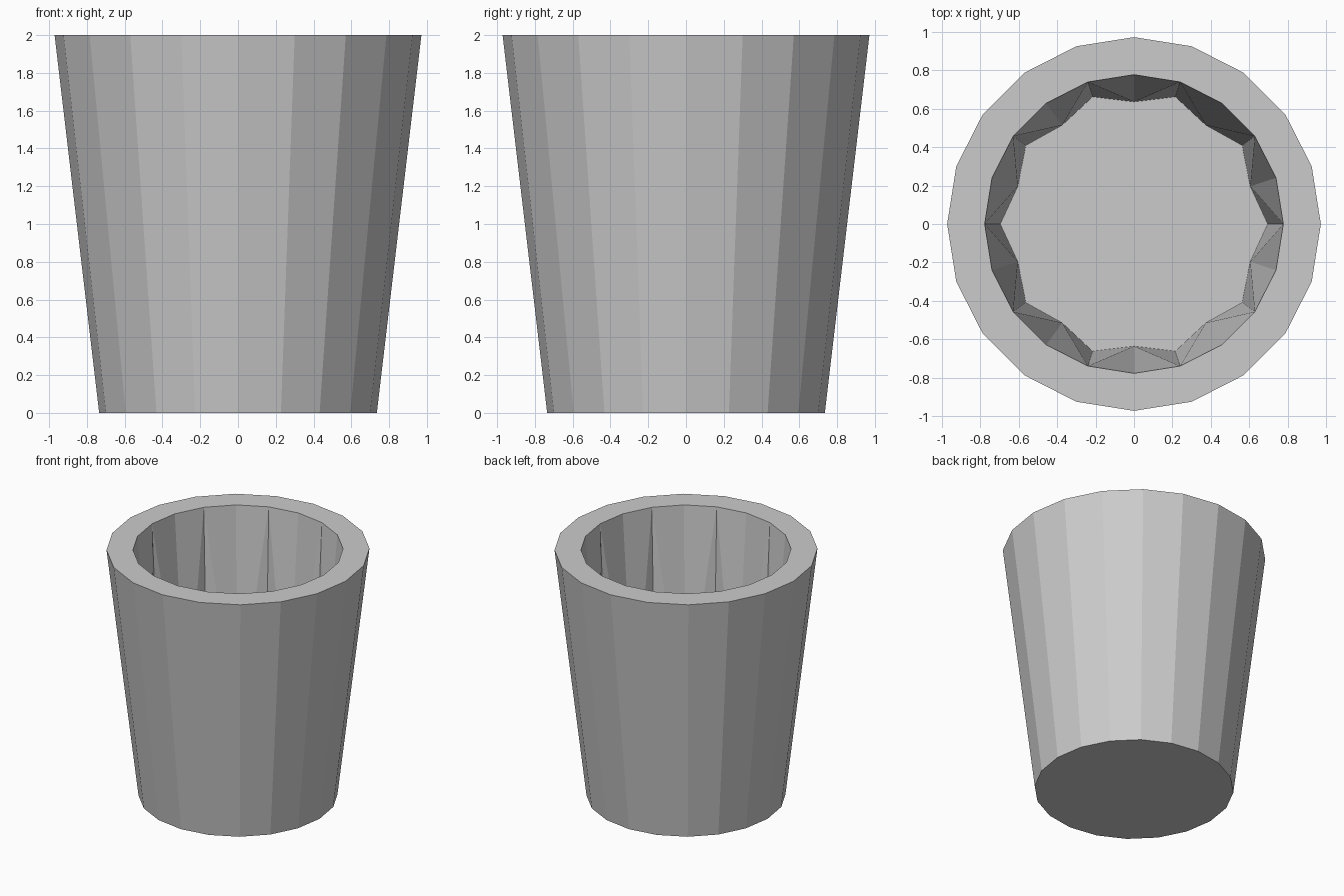
import bpy, bmesh
from math import cos, sin, tau

if "Cube" in bpy.data.objects:
    bpy.data.objects.remove(bpy.data.objects["Cube"])

SIDES = 20
bm = bmesh.new()


def ring(z, r_even, r_odd=None):
    """Ring of vertices, optionally alternating between two radii."""
    r_odd = r_even if r_odd is None else r_odd
    verts = []
    for i in range(SIDES):
        r = r_odd if i % 2 else r_even
        a = tau * i / SIDES
        verts.append(bm.verts.new((r * cos(a), r * sin(a), z)))
    return verts


base = ring(0, 0.735)
outer_rim = ring(2, 0.971)
inner_rim = ring(2, 0.776)
floor = ring(0.26, 0.695, 0.635)

for i in range(SIDES):
    j = (i + 1) % SIDES
    # outer wall and flat rim
    bm.faces.new((base[i], base[j], outer_rim[j], outer_rim[i]))
    bm.faces.new((outer_rim[i], outer_rim[j], inner_rim[j], inner_rim[i]))
    # inner wall, folded from even rim points to odd floor points
    e, o = (j, i) if i % 2 else (i, j)
    bm.faces.new((inner_rim[e], inner_rim[o], floor[o]))
    bm.faces.new((inner_rim[e], floor[o], floor[e]))

# underside and inside floor
bm.faces.new(base[::-1])
bm.faces.new(floor)
bmesh.ops.recalc_face_normals(bm, faces=bm.faces[:])

mesh = bpy.data.meshes.new("tapered_cup")
bm.to_mesh(mesh)
bm.free()
cup = bpy.data.objects.new("tapered_cup", mesh)
bpy.context.collection.objects.link(cup)
